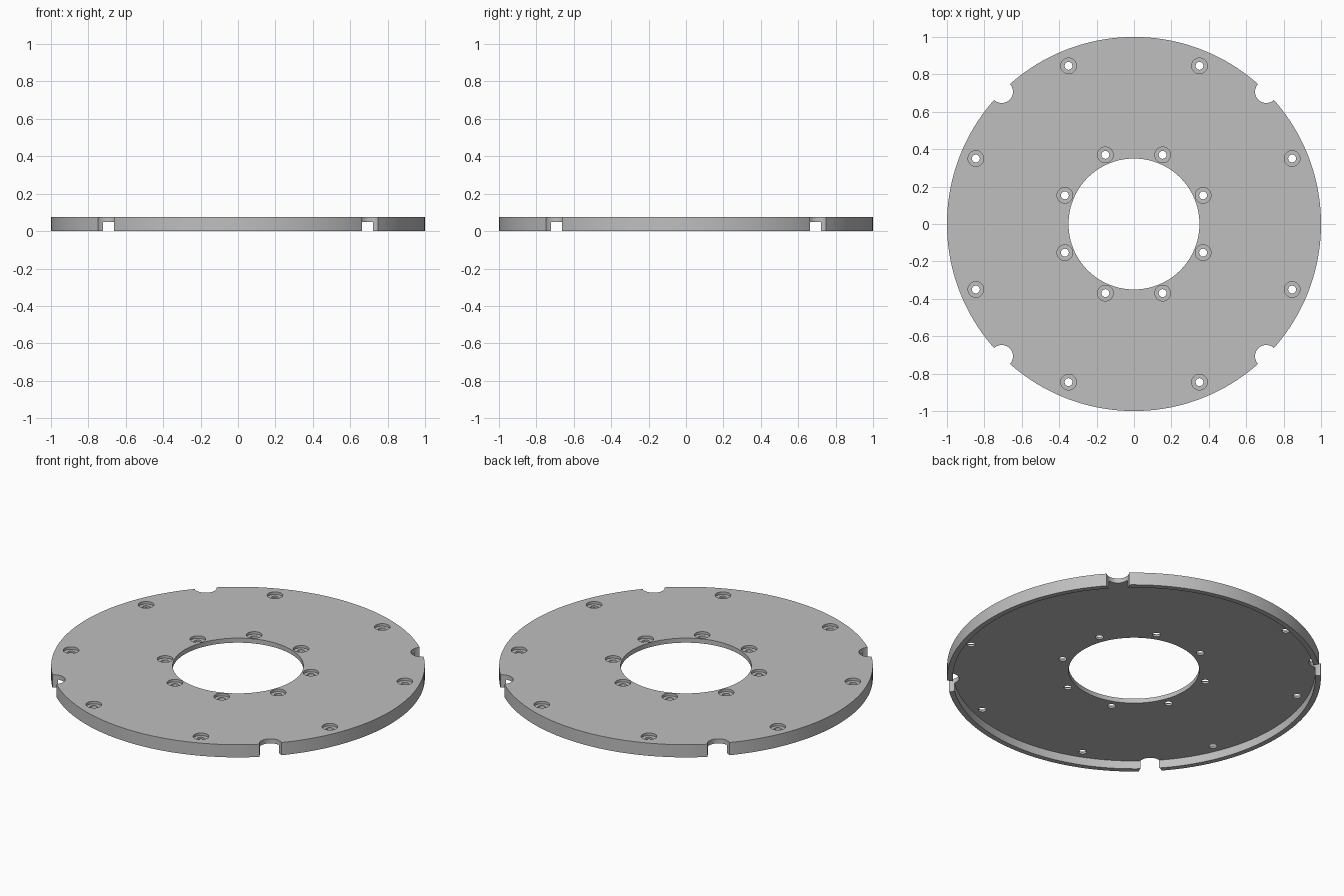
import bpy, bmesh, math
from mathutils import Matrix

if "Cube" in bpy.data.objects:
    bpy.data.objects.remove(bpy.data.objects["Cube"])

HEIGHT, FLOOR = 0.075, 0.048        # overall height, underside of the web
RADIUS, RIM_INNER, BORE = 1.0, 0.97, 0.35

grey = bpy.data.materials.new("plain grey")
grey.use_nodes = True
colour = (0.52, 0.52, 0.52, 1)
grey.diffuse_color = colour
grey.node_tree.nodes["Principled BSDF"].inputs["Base Color"].default_value = colour


def revolve(bm, profile, steps, place=Matrix(), closed=True):
    """Turn an (r, z) profile about z, as a ring or as a capped solid."""
    rings = []
    for i in range(steps):
        a = math.tau * i / steps
        rings.append([bm.verts.new(place @ Matrix.Rotation(a, 4, "Z") @ Matrix.Translation((r, 0, z)).translation)
                      for r, z in profile])
    n = len(profile)
    for i in range(steps):
        a, b = rings[i], rings[(i + 1) % steps]
        for j in range(n if closed else n - 1):
            k = (j + 1) % n
            bm.faces.new((a[j], b[j], b[k], a[k]))
    if not closed:
        bm.faces.new([ring[0] for ring in rings])
        bm.faces.new([ring[-1] for ring in rings])


def make_object(name, bm):
    bmesh.ops.recalc_face_normals(bm, faces=bm.faces)
    mesh = bpy.data.meshes.new(name)
    bm.to_mesh(mesh)
    bm.free()
    mesh.materials.append(grey)
    ob = bpy.data.objects.new(name, mesh)
    bpy.context.collection.objects.link(ob)
    return ob


def polar(radius, degrees):
    a = math.radians(degrees)
    return Matrix.Translation((radius * math.cos(a), radius * math.sin(a), 0))


# Ring plate with a lip hanging down around its outer edge
bm = bmesh.new()
revolve(bm, [(BORE, FLOOR), (RIM_INNER, FLOOR), (RIM_INNER, 0),
             (RADIUS, 0), (RADIUS, HEIGHT), (BORE, HEIGHT)], 160)
plate = make_object("flange_plate", bm)

# Cutters: counterbored screw holes on two circles, and four edge notches
bm = bmesh.new()
screw = [(0.021, -0.05), (0.021, 0.06), (0.042, 0.06), (0.042, 0.12)]
for circle in (0.4, 0.915):
    for i in range(8):
        revolve(bm, screw, 32, polar(circle, 22.5 + 45 * i), closed=False)
for i in range(4):
    revolve(bm, [(0.06, -0.05), (0.06, 0.12)], 40, polar(RADIUS, 45 + 90 * i), closed=False)
cutter = make_object("hole_cutter", bm)
cutter.hide_render = True

# Cut the plate and bake the result
cut = plate.modifiers.new("holes", "BOOLEAN")
cut.object = cutter
cut.operation = "DIFFERENCE"
cut.solver = "EXACT"
for ob in bpy.context.selected_objects:
    ob.select_set(False)
bpy.context.view_layer.objects.active = plate
plate.select_set(True)
bpy.ops.object.modifier_apply(modifier=cut.name)
bpy.data.objects.remove(cutter)
bpy.ops.object.shade_smooth_by_angle(angle=math.radians(30))
